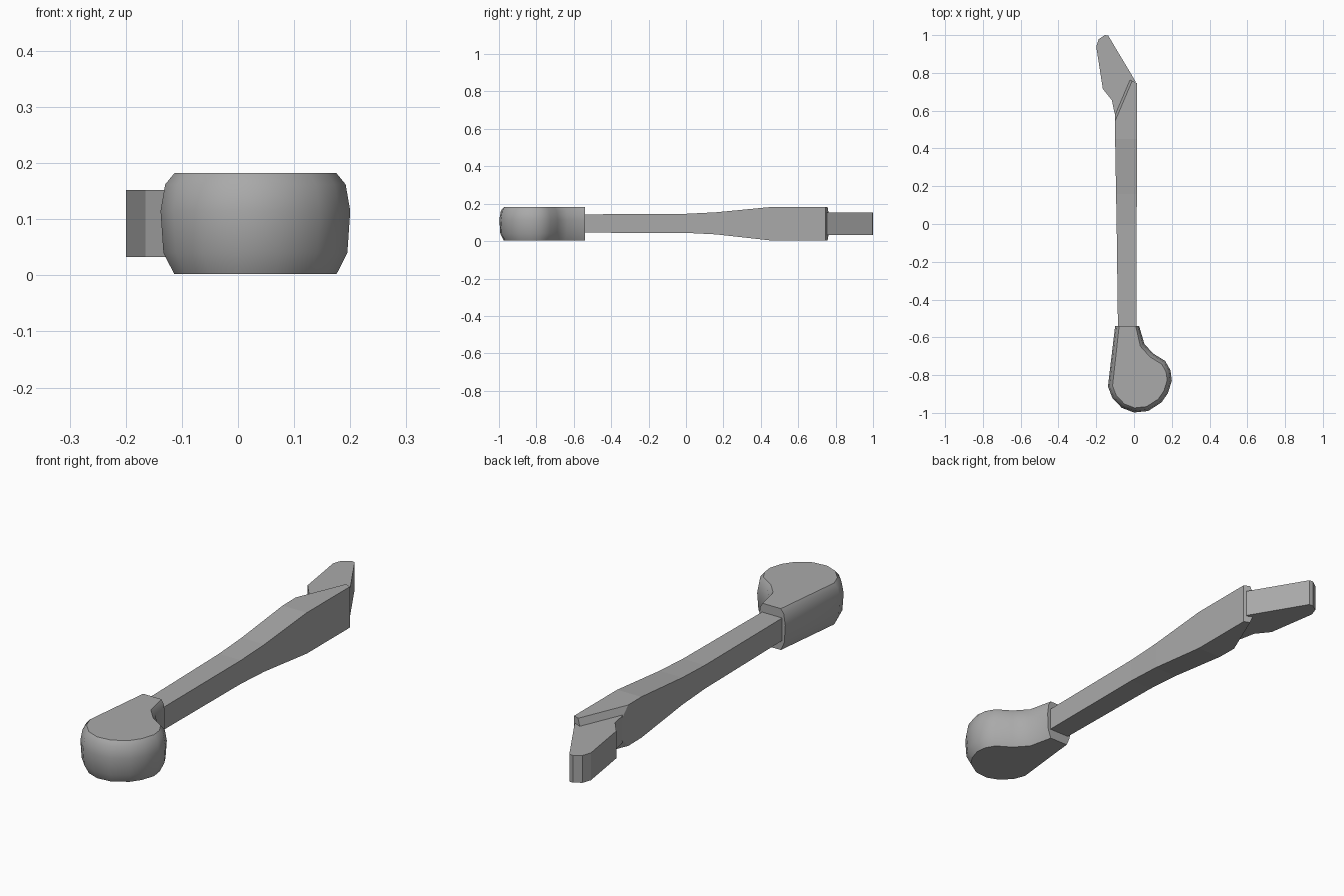
import bpy
import bmesh
import math
from mathutils import Vector

cube = bpy.data.objects.get("Cube")
if cube:
    bpy.data.objects.remove(cube, do_unlink=True)

GREY = (0.4, 0.4, 0.4, 1)
grey = bpy.data.materials.new("plain grey")
grey.use_nodes = True
grey.diffuse_color = GREY
grey.node_tree.nodes["Principled BSDF"].inputs["Base Color"].default_value = GREY


def finish(bm, name, smooth=0):
    bmesh.ops.recalc_face_normals(bm, faces=bm.faces)
    mesh = bpy.data.meshes.new(name)
    bm.to_mesh(mesh)
    bm.free()
    mesh.materials.append(grey)
    obj = bpy.data.objects.new(name, mesh)
    bpy.context.collection.objects.link(obj)
    if smooth:
        bpy.ops.object.select_all(action='DESELECT')
        obj.select_set(True)
        bpy.context.view_layer.objects.active = obj
        bpy.ops.object.shade_smooth_by_angle(angle=math.radians(smooth))
    return obj


def loft(rings):
    """Skin a list of equal-length rings and cap both ends."""
    bm = bmesh.new()
    loops = [[bm.verts.new(p) for p in ring] for ring in rings]
    n = len(loops[0])
    for a, b in zip(loops, loops[1:]):
        for i in range(n):
            j = (i + 1) % n
            bm.faces.new((a[i], a[j], b[j], b[i]))
    bm.faces.new(loops[0])
    bm.faces.new(loops[-1])
    return bm


def inset(outline, d):
    """Move a clockwise outline inward by d."""
    result = []
    for i, p in enumerate(outline):
        before = (p - outline[i - 1]).normalized()
        after = (outline[(i + 1) % len(outline)] - p).normalized()
        n1, n2 = Vector((before.y, -before.x)), Vector((after.y, -after.x))
        result.append(p + (n1 + n2) * d / (1 + n1.dot(n2)))
    return result


# Rounded knob with a straight neck, stacked from inset outlines
knob = [Vector(p) for p in [
    (-0.10, -0.54), (0.027, -0.54), (0.055, -0.635), (0.10, -0.685),
    (0.165, -0.725), (0.193, -0.775), (0.20, -0.83), (0.18, -0.895),
    (0.145, -0.945), (0.075, -0.99), (0.0, -0.998), (-0.065, -0.973),
    (-0.115, -0.92), (-0.138, -0.86)]]
rings = []
for z, d in [(0.002, 0.024), (0.04, 0.005), (0.115, 0), (0.162, 0.008), (0.182, 0.024)]:
    ring = inset(knob, d)
    for p in ring[:2]:
        p.y = -0.54          # the neck end stays square
    rings.append([(p.x, p.y, z) for p in ring])
finish(loft(rings), "knob", 30)

# Flared shaft: y, left x, right x, low z, high z
stations = [(-0.56, -0.085, 0.012, 0.045, 0.143), (0.0, -0.092, 0.014, 0.044, 0.146),
            (0.16, -0.095, 0.015, 0.036, 0.154), (0.45, -0.10, 0.016, 0.004, 0.182),
            (0.80, -0.105, 0.016, 0.004, 0.182)]
bm = loft([[(l, y, lo), (r, y, lo), (r, y, hi), (l, y, hi)]
           for y, l, r, lo, hi in stations])


def slice_off(bm, point, normal):
    bmesh.ops.bisect_plane(bm, geom=bm.verts[:] + bm.edges[:] + bm.faces[:],
                           plane_co=point, plane_no=normal, clear_outer=True)
    bmesh.ops.holes_fill(bm, edges=[e for e in bm.edges if e.is_boundary])


# Diagonal end with sloping lips above and below, and a clipped tip
for z, slope in [(0.182, 0.42), (0.004, -0.42)]:
    slice_off(bm, (-0.10, 0.545, z), (-0.92, 0.39, slope))
slice_off(bm, (-0.01, 0.757, 0.1), (0.39, 0.92, 0))
finish(bm, "shaft")

# Slanted tongue leaving the diagonal end
tongue = [(-0.08, 0.53), (-0.104, 0.59), (-0.117, 0.655), (-0.165, 0.715),
          (-0.20, 0.94), (-0.187, 0.978), (-0.155, 1.0), (-0.137, 0.998),
          (0.008, 0.755), (-0.02, 0.70)]
finish(loft([[(x, y, z) for x, y in tongue] for z in (0.033, 0.152)]), "tongue")
